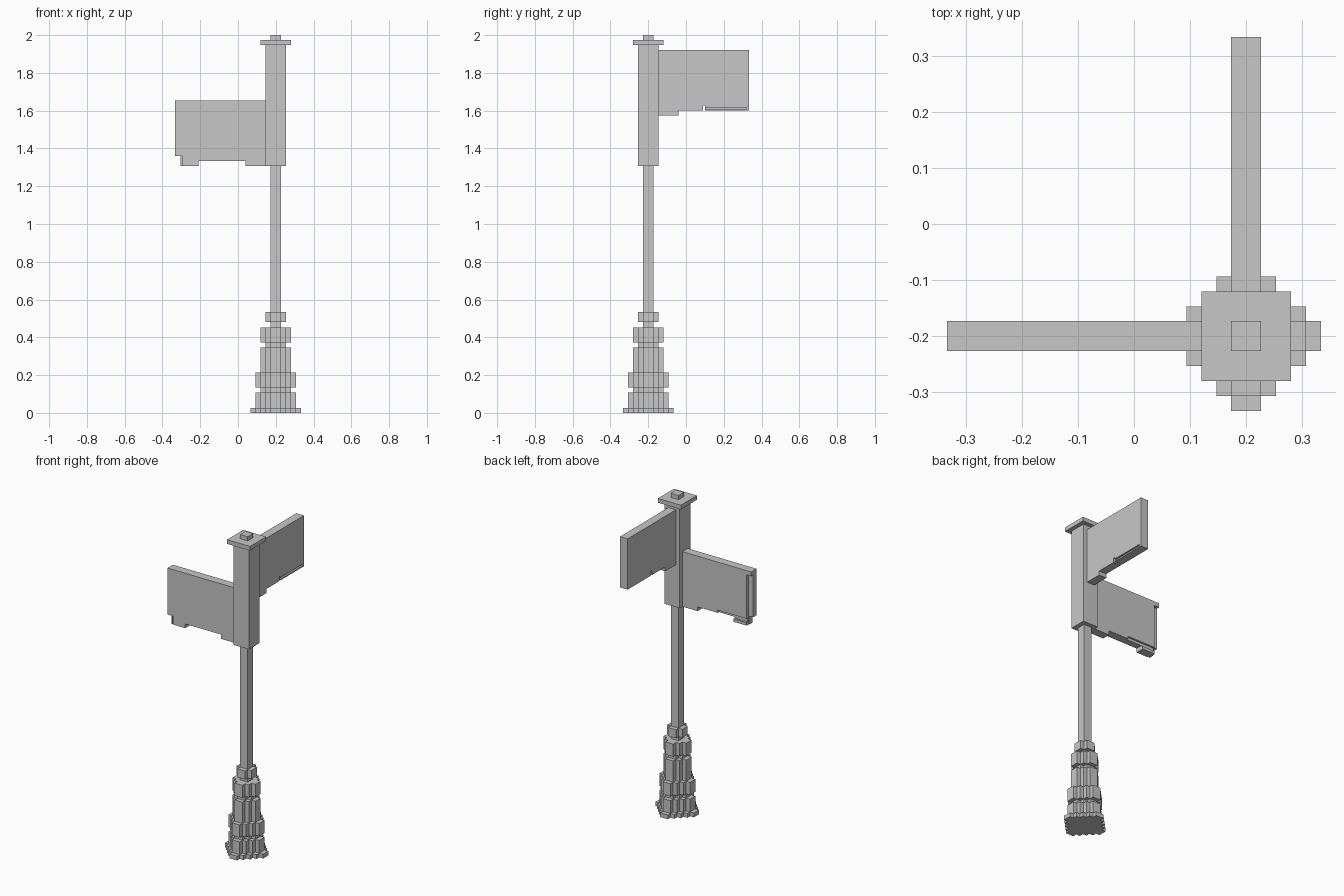
import bpy, bmesh
from mathutils import Vector

if "Cube" in bpy.data.objects:
    bpy.data.objects.remove(bpy.data.objects["Cube"], do_unlink=True)

U = 2 / 75                      # block size
CX, CY = 0.2, -0.2              # post axis

metal = bpy.data.materials.new("light_grey_metal")
metal.use_nodes = True
GREY = (0.57, 0.57, 0.57, 1)
metal.diffuse_color = GREY
metal.node_tree.nodes["Principled BSDF"].inputs["Base Color"].default_value = GREY


def prism(name, outline, direction, place):
    """Extrude a flat outline; place maps outline (a, b) to a 3D point."""
    bm = bmesh.new()
    face = bm.faces.new([bm.verts.new(place(a, b)) for a, b in outline])
    ext = bmesh.ops.extrude_face_region(bm, geom=[face])
    moved = [g for g in ext["geom"] if isinstance(g, bmesh.types.BMVert)]
    bmesh.ops.translate(bm, vec=Vector(direction), verts=moved)
    bmesh.ops.recalc_face_normals(bm, faces=bm.faces)
    mesh = bpy.data.meshes.new(name)
    bm.to_mesh(mesh)
    bm.free()
    mesh.materials.append(metal)
    obj = bpy.data.objects.new(name, mesh)
    bpy.context.collection.objects.link(obj)
    return obj


def box(name, lo, hi):
    rect = [(lo[0], lo[1]), (hi[0], lo[1]), (hi[0], hi[1]), (lo[0], hi[1])]
    return prism(name, rect, (0, 0, hi[2] - lo[2]), lambda a, b: (a, b, lo[2]))


def column(name, n, z0, z1):
    """Square shaft, n blocks from the axis to each side, heights in blocks."""
    h = n * U
    return box(name, (CX - h, CY - h, z0 * U), (CX + h, CY + h, z1 * U))


def stepped_ring(name, n, z0, z1):
    """Stair-stepped round section, n blocks in radius, heights in blocks."""
    quarter = []
    for i in range(n):
        quarter.append((n - i, i + 1))
        if i < n - 1:
            quarter.append((n - i - 1, i + 1))
    outline = []
    for turn in range(4):
        for a, b in quarter:
            for _ in range(turn):
                a, b = -b, a
            outline.append((a, b))
    return prism(name, outline, (0, 0, (z1 - z0) * U),
                 lambda a, b: (CX + a * U, CY + b * U, z0 * U))


def cut(obj, name, lo, hi):
    """Cut a box-shaped recess out of a panel."""
    cutter = box(name, lo, hi)
    mod = obj.modifiers.new(name, 'BOOLEAN')
    mod.operation = 'DIFFERENCE'
    mod.solver = 'EXACT'
    mod.object = cutter
    bpy.context.view_layer.update()
    data = bpy.data.meshes.new_from_object(
        obj.evaluated_get(bpy.context.evaluated_depsgraph_get()))
    obj.modifiers.clear()
    obj.data = data
    bpy.data.objects.remove(cutter, do_unlink=True)


# Stepped foot: radius and top height in blocks
z = 0
foot = [("base_plinth", 5, 1), ("lower_drum", 4, 4), ("lower_neck", 3, 5),
        ("lower_collar", 4, 8), ("fluted_drum", 3, 13), ("middle_neck", 2, 14),
        ("upper_collar", 3, 17), ("upper_neck", 1, 18), ("knob", 2, 20)]
for name, radius, top in foot:
    stepped_ring(name, radius, z, top)
    z = top

# Pole, square head, cap and finial
column("pole", 1, 20, 49)
column("square_head", 2, 49, 73)
column("cap", 3, 73, 74)
column("finial", 1, 74, 75)

# Side sign, pointing to -x, with brackets below (heights in blocks)
side = [(0.147, 62), (-0.333, 62), (-0.333, 51), (-0.305, 51),
        (-0.305, 49), (-0.21, 49), (-0.21, 50), (0.04, 50),
        (0.04, 49), (0.147, 49)]
side_sign = prism("side_sign", side, (0, 2 * U, 0),
                  lambda a, b: (a, CY - U, b * U))
back = CY + U
cut(side_sign, "end_recess", (-0.35, back - 0.02, 1.29), (-0.3, back + 0.02, 61 * U))
cut(side_sign, "bottom_recess", (-0.31, back - 0.012, 1.325), (-0.1, back + 0.02, 1.35))
cut(side_sign, "bracket_slot", (-0.302, CY - 0.05, 1.29), (-0.293, CY - 0.017, 51 * U))

# Rear sign, pointing to +y, with one bracket below (heights in blocks)
rear = [(-0.147, 72), (0.333, 72), (0.333, 60), (0.1, 60), (0.1, 61),
        (0.09, 61), (0.09, 60), (-0.04, 60), (-0.04, 59), (-0.147, 59)]
rear_sign = prism("rear_sign", rear, (2 * U, 0, 0),
                  lambda a, b: (CX - U, a, b * U))
cut(rear_sign, "rear_groove", (CX + 0.014, 0.095, 1.609), (CX + 0.05, 0.32, 1.618))
